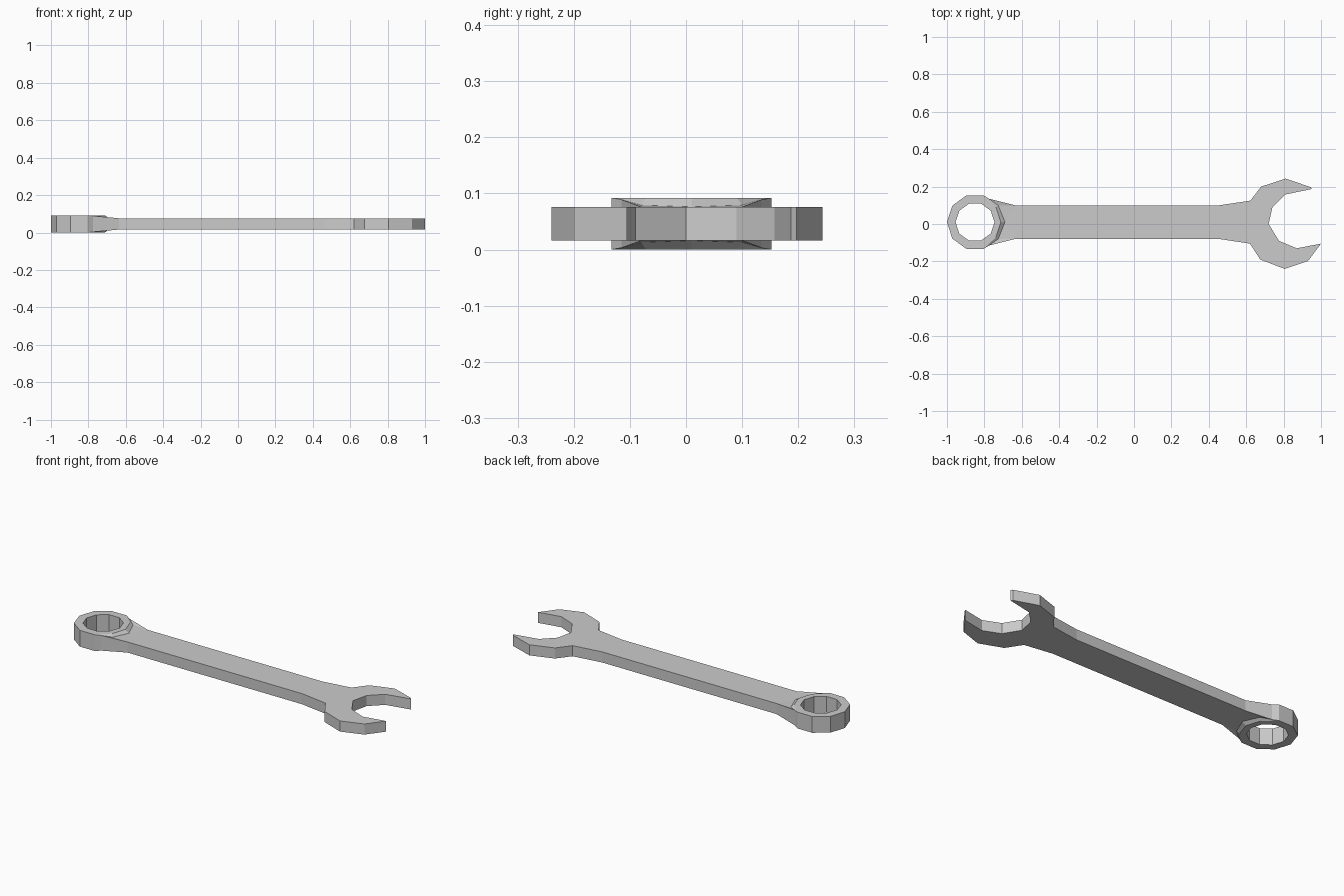
import bpy, bmesh
from math import cos, sin, radians

if "Cube" in bpy.data.objects:
    bpy.data.objects.remove(bpy.data.objects["Cube"])

RING_H, BAR_H, MID = 0.046, 0.030, 0.046   # half thicknesses and mid-plane height
CX, CY = -0.85, 0.01                        # ring centre

bm = bmesh.new()

def polar(r, i, h):
    a = radians(36 * i)
    return bm.verts.new((CX + r * cos(a), CY + r * sin(a), h))

# Ten-sided box end, slightly drawn in where it meets the handle
inner = [polar(0.104, i, RING_H) for i in range(10)]
outer = [polar(0.138 if i in (0, 1, 9) else 0.15, i, RING_H) for i in range(10)]
for i in range(10):
    j = (i + 1) % 10
    bm.faces.new((inner[i], outer[i], outer[j], inner[j]))

# Chamfer from the ring down to the handle
foot = [bm.verts.new(p) for p in (
    (-0.775, 0.135, 0.043), (-0.726, 0.10, 0.033), (-0.69, CY, BAR_H),
    (-0.726, -0.08, 0.033), (-0.775, -0.115, 0.043))]
rim = [outer[i] for i in (2, 1, 0, 9, 8)]
for i in range(4):
    bm.faces.new((rim[i + 1], rim[i], foot[i], foot[i + 1])[::-1])

# Handle and open jaw outline
outline = [
    (-0.635, -0.08), (0.455, -0.08), (0.62, -0.105), (0.675, -0.19),
    (0.805, -0.24), (0.93, -0.198), (1.0, -0.105), (0.87, -0.13),
    (0.775, -0.09), (0.72, 0.0), (0.74, 0.09), (0.81, 0.158),
    (0.95, 0.187), (0.945, 0.197), (0.81, 0.243), (0.68, 0.20),
    (0.622, 0.125), (0.455, 0.10), (-0.635, 0.10)]
bar = [bm.verts.new((x, y, BAR_H)) for x, y in outline]
bm.faces.new(bar)

# Flare joining the handle to the chamfer
lo, hi = bar[0], bar[-1]
for tri in ((hi, foot[0], foot[1]), (hi, foot[1], foot[2]), (hi, foot[2], lo),
            (lo, foot[2], foot[3]), (lo, foot[3], foot[4])):
    bm.faces.new(tri)

# Mirror the top sheet downward and close the sides
tops = list(bm.verts)
top_faces = list(bm.faces)
edges = [e for e in bm.edges if e.is_boundary]
low = {v: bm.verts.new((v.co.x, v.co.y, -v.co.z)) for v in tops}
for f in top_faces:
    bm.faces.new([low[v] for v in reversed(f.verts)])
for e in edges:
    a, b = e.verts
    bm.faces.new((a, b, low[b], low[a]))
bmesh.ops.recalc_face_normals(bm, faces=bm.faces)
bmesh.ops.translate(bm, verts=bm.verts, vec=(0, 0, MID))

mesh = bpy.data.meshes.new("wrench")
bm.to_mesh(mesh)
bm.free()
bpy.context.collection.objects.link(bpy.data.objects.new("wrench", mesh))
